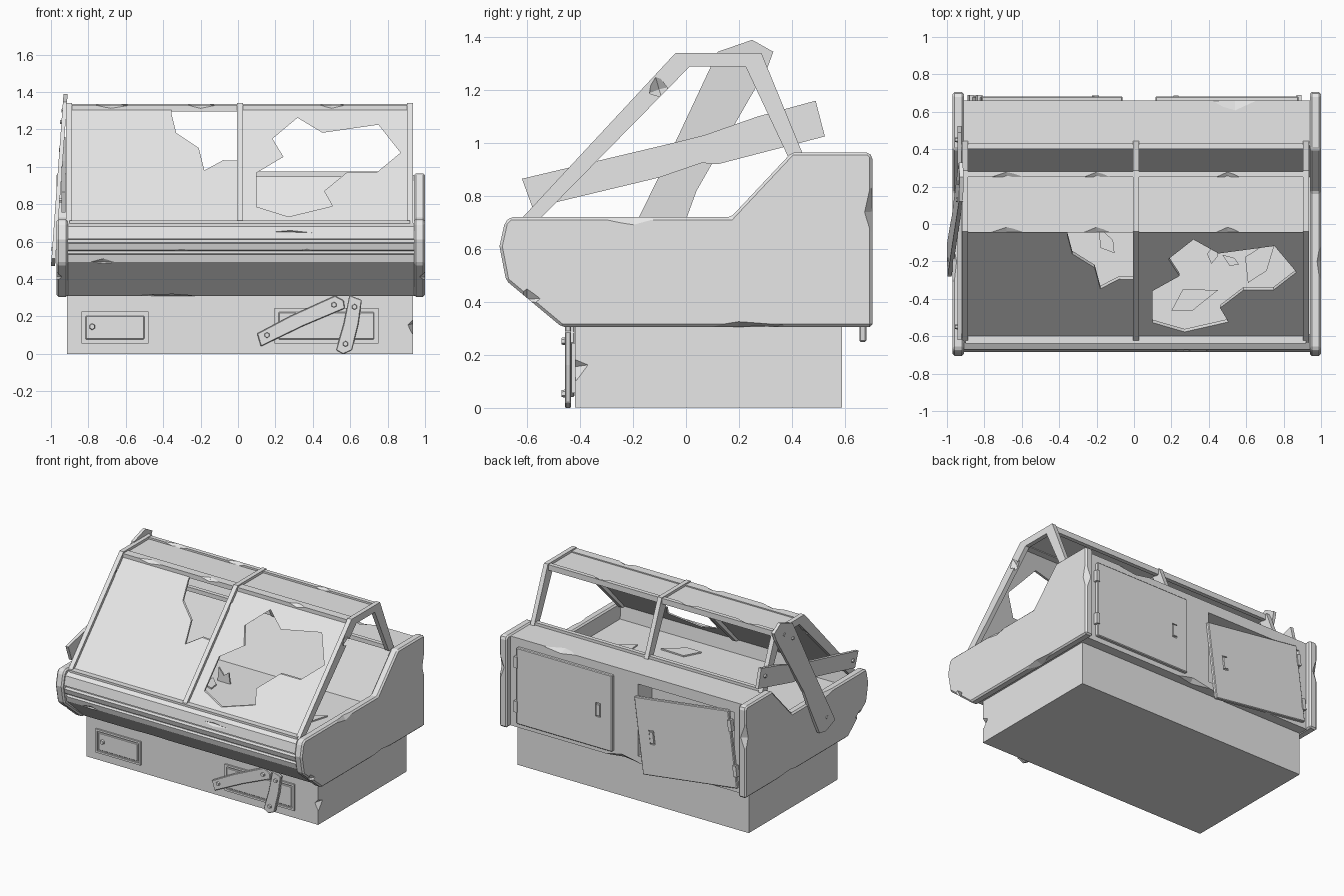
import bpy, bmesh, math
from mathutils import Matrix, Vector, Euler

if "Cube" in bpy.data.objects:
    bpy.data.objects.remove(bpy.data.objects["Cube"])

grey = bpy.data.materials.new("plain_grey")
grey.use_nodes = True
grey.diffuse_color = (0.8, 0.8, 0.8, 1)
grey.node_tree.nodes["Principled BSDF"].inputs["Base Color"].default_value = (0.8, 0.8, 0.8, 1)


def finish(name, bm):
    bmesh.ops.recalc_face_normals(bm, faces=bm.faces)
    me = bpy.data.meshes.new(name)
    bm.to_mesh(me)
    bm.free()
    ob = bpy.data.objects.new(name, me)
    bpy.context.collection.objects.link(ob)
    me.materials.append(grey)
    return ob


def prism(name, pts, axis, a, b):
    """Extrude a 2D outline along an axis from a to b."""
    place = {"x": lambda p: (a, p[0], p[1]), "y": lambda p: (p[0], a, p[1]),
             "z": lambda p: (p[0], p[1], a)}[axis]
    bm = bmesh.new()
    face = bm.faces.new([bm.verts.new(place(p)) for p in pts])
    ext = bmesh.ops.extrude_face_region(bm, geom=[face])
    step = Vector([(b - a) if c == axis else 0 for c in "xyz"])
    bmesh.ops.translate(bm, vec=step, verts=[v for v in ext["geom"] if isinstance(v, bmesh.types.BMVert)])
    return finish(name, bm)


def box(name, x0, x1, y0, y1, z0, z1):
    return prism(name, [(x0, y0), (x1, y0), (x1, y1), (x0, y1)], "z", z0, z1)


def apply_mod(ob, mod):
    bpy.context.view_layer.objects.active = ob
    bpy.ops.object.modifier_apply(modifier=mod.name)


def bevel(ob, width):
    m = ob.modifiers.new("bevel", "BEVEL")
    m.width, m.segments = width, 1
    apply_mod(ob, m)


def cut(ob, cutter):
    m = ob.modifiers.new("cut", "BOOLEAN")
    m.operation, m.solver, m.object = "DIFFERENCE", "EXACT", cutter
    apply_mod(ob, m)
    bpy.data.objects.remove(cutter)


def chip(ob, loc, size, turn=0.2):
    """Break a tapered splinter out of an edge."""
    bm = bmesh.new()
    bmesh.ops.create_uvsphere(bm, u_segments=4, v_segments=2, radius=1)
    rot = Euler((turn, turn / 2, turn / 3)).to_matrix().to_4x4()
    bm.transform(Matrix.Translation(loc) @ rot @ Matrix.Diagonal((*size, 1)))
    cut(ob, finish("chip_cutter", bm))


def bolt(name, loc, axis, r=0.018):
    bm = bmesh.new()
    bmesh.ops.create_cone(bm, cap_ends=True, segments=6, radius1=r, radius2=r * 0.8, depth=0.016)
    turn = Matrix.Rotation(math.pi / 2, 4, "X") if axis == "y" else Matrix.Rotation(-math.pi / 2, 4, "Y")
    bm.transform(Matrix.Translation(loc) @ turn)
    return finish(name, bm)


def reshape(ob, fn):
    for v in ob.data.vertices:
        v.co = fn(v.co.copy())


# Plinth
base = box("base", -0.915, 0.935, -0.42, 0.59, 0, 0.32)
chip(base, (0.94, -0.425, 0.15), (0.035, 0.06, 0.05))

# Main cabinet with stepped front rails and a sunken display well
body = prism("cabinet_body", [
    (-0.455, 0.31), (-0.655, 0.49), (-0.665, 0.53), (-0.645, 0.535), (-0.645, 0.55),
    (-0.675, 0.555), (-0.685, 0.59), (-0.66, 0.595), (-0.66, 0.61), (-0.685, 0.615),
    (-0.67, 0.68), (-0.635, 0.70), (-0.60, 0.70), (-0.59, 0.60), (0.25, 0.60),
    (0.42, 0.955), (0.66, 0.955), (0.66, 0.31)], "x", -0.92, 0.945)
cut(body, box("recess_cutter", -0.85, -0.08, 0.5, 0.8, 0.36, 0.88))
for loc, size in [((-0.3, -0.685, 0.55), (0.16, 0.02, 0.02)), ((0.37, -0.69, 0.555), (0.1, 0.02, 0.02)),
                  ((-0.72, -0.66, 0.49), (0.09, 0.02, 0.02)), ((0.28, -0.68, 0.65), (0.12, 0.015, 0.015)),
                  ((-0.35, -0.455, 0.31), (0.18, 0.025, 0.015)), ((0.54, 0.66, 0.955), (0.14, 0.06, 0.02)),
                  ((0.05, 0.66, 0.31), (0.15, 0.03, 0.03))]:
    chip(body, loc, size, 0.05)

# Side panels
outline = [(-0.47, 0.305), (-0.68, 0.48), (-0.705, 0.61), (-0.685, 0.70), (-0.665, 0.72),
           (0.17, 0.72), (0.40, 0.965), (0.69, 0.965), (0.705, 0.95), (0.705, 0.305)]
for name, x0, x1, outer in [("right_side_panel", -0.97, -0.91, -0.97), ("left_side_panel", 0.94, 1.0, 1.0)]:
    panel = prism(name, outline, "x", x0, x1)
    bevel(panel, 0.014)
    for loc, size in [((outer, -0.2, 0.725), (0.025, 0.16, 0.035)), ((outer, 0.2, 0.305), (0.05, 0.18, 0.02)),
                      ((outer, 0.705, 0.74), (0.04, 0.03, 0.12)), ((outer, -0.6, 0.41), (0.03, 0.05, 0.04))]:
        chip(panel, loc, size, 0.04)

# Canopy frames
frame_line = [(-0.635, 0.70), (-0.04, 1.34), (0.285, 1.34), (0.445, 0.95),
              (0.385, 0.95), (0.225, 1.29), (0.015, 1.29), (-0.565, 0.70)]
for name, x in [("right_frame", -0.903), ("middle_frame", 0.01), ("left_frame", 0.92)]:
    frame = prism(name, frame_line, "x", x - 0.016, x + 0.016)
    chip(frame, (x + 0.01, -0.1, 1.20), (0.02, 0.05, 0.06), 0.3)

# Canopy roof and cross bars
roof = box("roof", -0.9, 0.92, -0.03, 0.26, 1.30, 1.322)
for name, bounds in [("roof_front_bar", (-0.045, 0.015, 1.295, 1.33)), ("roof_back_bar", (0.25, 0.28, 1.295, 1.335)),
                     ("sill_back_bar", (0.40, 0.43, 0.945, 0.975)), ("sill_front_bar", (-0.64, -0.60, 0.685, 0.712))]:
    bar = box(name, -0.9, 0.92, *bounds)
    if name.startswith("roof"):
        for x, sx in [(-0.68, 0.1), (-0.2, 0.08), (0.5, 0.07)]:
            chip(bar, (x, bounds[0], bounds[3]), (sx, 0.03, 0.018), 0.05)

# Broken glass panes, cut flat and then leaned back
notch = [(-0.36, 1.35), (-0.355, 1.28), (-0.33, 1.18), (-0.21, 1.10), (-0.18, 0.98), (-0.08, 1.035), (0.05, 1.03), (0.05, 1.35)]
hole = [(0.10, 0.968), (0.243, 1.053), (0.184, 1.15), (0.318, 1.262), (0.452, 1.182), (0.751, 1.225), (0.869, 1.075),
        (0.746, 0.973), (0.586, 0.973), (0.46, 0.87), (0.505, 0.79), (0.27, 0.733), (0.10, 0.786)]
for name, x0, x1, gap in [("right_glass", -0.89, 0.0, notch), ("left_glass", 0.02, 0.91, hole)]:
    pane = box(name, x0, x1, -0.008, 0.008, 0.70, 1.305)
    cut(pane, prism("glass_cutter", gap, "y", -0.1, 0.1))
    reshape(pane, lambda c: Vector((c.x, c.y - 0.6 + (c.z - 0.7) * 0.934, c.z)))

# Fallen glass shards
for i, (x, y, s, a) in enumerate([(0.30, -0.40, 0.13, 0.3), (0.42, -0.16, 0.06, 1.2), (0.52, -0.2, 0.05, 2.5),
                                  (0.66, -0.2, 0.14, 0.9), (-0.15, -0.1, 0.08, 2.0)]):
    tri = [(x + s * k * math.cos(a + t), y + s * k * math.sin(a + t)) for t, k in [(0, 1.2), (1.9, 0.5), (3.4, 0.9), (4.6, 0.5)]]
    prism("glass_shard_%d" % i, tri, "z", 0.598, 0.61)
prism("standing_shard", [(-0.15, 0.6), (-0.05, 0.6), (-0.06, 0.68), (-0.1, 0.65), (-0.14, 0.70)], "y", -0.02, -0.01)

# Hatches on the plinth: raised rim around a shallow plate
for name, x0, x1, z1 in [("right_hatch", -0.837, -0.479, 0.225), ("left_hatch", 0.195, 0.75, 0.245)]:
    rim = box(name + "_rim", x0, x1, -0.432, -0.415, 0.055, z1)
    cut(rim, box("rim_cutter", x0 + 0.014, x1 - 0.014, -0.5, -0.424, 0.069, z1 - 0.014))
    plate = box(name + "_plate", x0 + 0.022, x1 - 0.022, -0.43, -0.42, 0.077, z1 - 0.022)
    bevel(plate, 0.004)
bolt("hatch_knob", (-0.78, -0.436, 0.145), "y")

# Boards nailed over the left hatch
for i, (p, q, y) in enumerate([((0.155, 0.10), (0.513, 0.262), -0.434), ((0.623, 0.251), (0.575, 0.053), -0.446)]):
    p, q = Vector(p), Vector(q)
    d = (q - p).normalized()
    n = Vector((-d.y, d.x)) * 0.042
    a, b = p - d * 0.045, q + d * 0.045
    pts = [a + n * 0.7, a - d * 0.01 - n, p.lerp(q, 0.5) - n * 0.85, b - n, b + d * 0.012, b - d * 0.02 + n, p.lerp(q, 0.4) + n]
    bevel(prism("hatch_board_%d" % i, pts, "y", y - 0.012, y + 0.012), 0.004)
    for end in (p, q):
        bolt("board_bolt_%d" % i, (end.x, y - 0.016, end.y), "y", 0.016)

# Boards nailed across the right end
low = prism("cross_board", [(-0.62, 0.865), (-0.05, 1.0), (0.07, 1.03), (0.27, 1.10), (0.49, 1.16), (0.525, 1.025),
                            (0.12, 0.92), (0.06, 0.925), (-0.1, 0.87), (-0.58, 0.755)], "x", -0.945, -0.922)
steep = prism("steep_board", [(0.25, 1.39), (0.33, 1.345), (0.31, 1.29), (0.04, 0.82), (0.0, 0.71), (-0.1, 0.48),
                              (-0.17, 0.47), (-0.28, 0.51), (-0.07, 0.94), (0.12, 1.345)], "x", -1.0, -0.978)
reshape(steep, lambda c: Vector((c.x + (c.z - 0.47) * 0.073, c.y, c.z)))
for x, y, z in [(-0.95, -0.55, 0.82), (-0.95, 0.45, 1.09), (-0.937, 0.22, 1.30), (-0.945, 0.13, 1.24), (-0.99, -0.19, 0.56)]:
    bolt("end_board_bolt", (x, y, z), "x", 0.014)


# Back doors with handle and hinges; the right one hangs loose
def door(name, outer, inner, turn):
    s = 1 if inner > outer else -1
    xs = sorted
    parts = [box(name, *xs((outer, inner)), 0.655, 0.682, 0.345, 0.895)]
    bevel(parts[0], 0.005)
    grip = xs((inner - s * 0.13, inner - s * 0.09))
    cut(parts[0], box("grip_cutter", *grip, 0.674, 0.75, 0.57, 0.67))
    parts.append(box(name + "_handle", grip[0] + 0.006, grip[1] - 0.006, 0.67, 0.688, 0.58, 0.66))
    for z in (0.43, 0.75):
        parts.append(box(name + "_hinge", *xs((outer - s * 0.015, outer + s * 0.012)), 0.655, 0.69, z, z + 0.08))
    pivot = Vector((outer, 0.66, 0.62))
    rot = Matrix.Rotation(turn, 3, "Y")
    for ob in parts:
        reshape(ob, lambda c: rot @ (c - pivot) + pivot)


door("left_door", 0.88, 0.115, 0)
door("right_door", -0.85, -0.09, math.radians(7.5))
